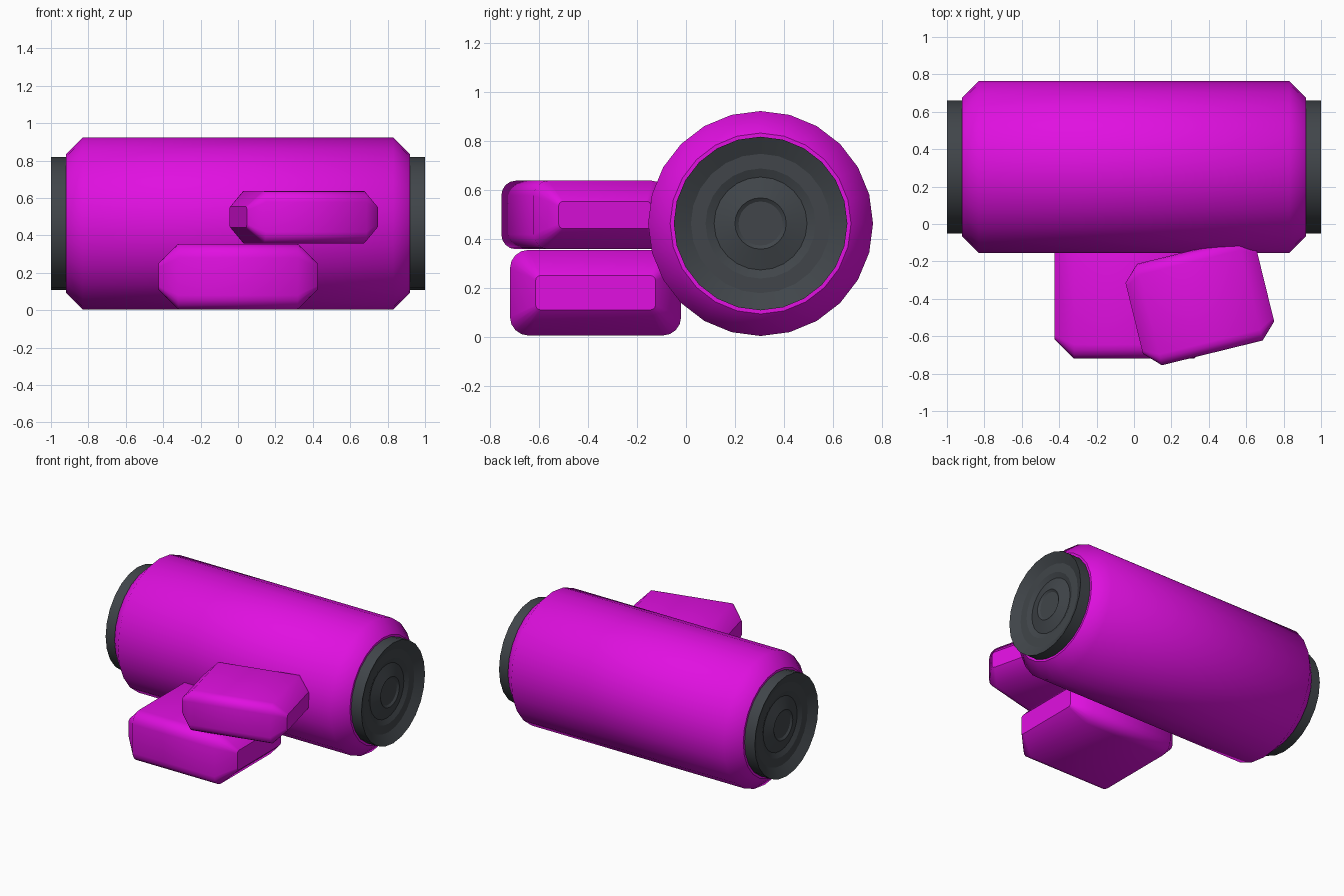
import bpy, bmesh, math
from mathutils import Matrix, Vector

cube = bpy.data.objects.get("Cube")
if cube:
    bpy.data.objects.remove(cube)


def material(name, rgb):
    m = bpy.data.materials.new(name)
    m.use_nodes = True
    m.diffuse_color = (*rgb, 1)
    bsdf = m.node_tree.nodes["Principled BSDF"]
    bsdf.inputs["Base Color"].default_value = (*rgb, 1)
    bsdf.inputs["Roughness"].default_value = 0.6
    return m


magenta = material("magenta", (0.75, 0.005, 0.75))
charcoal = material("charcoal", (0.052, 0.06, 0.068))


def circle(x, r, sides=24):
    angles = [2 * math.pi * i / sides for i in range(sides)]
    return [Vector((x, r * math.cos(a), r * math.sin(a))) for a in angles]


def rounded_rect(x, half_y, half_z, r, steps=4):
    pts = []
    for q, (sy, sz) in enumerate([(1, 1), (-1, 1), (-1, -1), (1, -1)]):
        for i in range(steps + 1):
            a = math.pi / 2 * (q + i / steps)
            pts.append(Vector((x, sy * (half_y - r) + r * math.cos(a),
                               sz * (half_z - r) + r * math.sin(a))))
    return pts


def loft(name, rings, mat, place, sharp_rings=()):
    """Skin a row of matching rings along x and close both ends with flat caps."""
    bm = bmesh.new()
    loops = [[bm.verts.new(p) for p in ring] for ring in rings]
    n = len(loops[0])
    for a, b in zip(loops, loops[1:]):
        for i in range(n):
            j = (i + 1) % n
            bm.faces.new((a[i], a[j], b[j], b[i])).smooth = True
    bm.faces.new(loops[0])
    bm.faces.new(loops[-1])
    for k in sharp_rings:
        for i in range(n):
            bm.edges.get((loops[k][i], loops[k][(i + 1) % n])).smooth = False
    bmesh.ops.recalc_face_normals(bm, faces=bm.faces)
    mesh = bpy.data.meshes.new(name)
    bm.to_mesh(mesh)
    bm.free()
    mesh.materials.append(mat)
    ob = bpy.data.objects.new(name, mesh)
    ob.matrix_world = place
    bpy.context.collection.objects.link(ob)
    return ob


# Main drum with chamfered ends
axis = Matrix.Translation((0, 0.305, 0.463))
loft("drum_body", [circle(-0.92, 0.37), circle(-0.83, 0.46),
                   circle(0.83, 0.46), circle(0.92, 0.37)], magenta, axis)

# Stepped dark discs on both ends
disc_profile = [(0.90, 0.355), (1.0, 0.355), (0.965, 0.285), (0.965, 0.225),
                (0.95, 0.19), (0.975, 0.105), (0.965, 0.09)]
for side, sign in (("left", 1), ("right", -1)):
    rings = [circle(sign * x, r) for x, r in disc_profile]
    loft(side + "_end_disc", rings, charcoal, axis, range(len(rings)))


# Rounded slabs with chamfered ends
def slab(name, size, inset, radius, place):
    hx, hy, hz = (s / 2 for s in size)
    end = (hy - inset, hz - inset, 0.02)
    mid = (hy, hz, radius)
    loft(name, [rounded_rect(-hx, *end), rounded_rect(inset - hx, *mid),
                rounded_rect(hx - inset, *mid), rounded_rect(hx, *end)],
         magenta, place)


slab("lower_block", (0.85, 0.7, 0.35), 0.105, 0.075,
     Matrix.Translation((0, -0.37, 0.18)))
slab("upper_block", (0.723, 0.558, 0.28), 0.084, 0.06,
     Matrix.Translation((0.352, -0.418, 0.498))
     @ Matrix.Rotation(math.radians(13.8), 4, "Z"))
